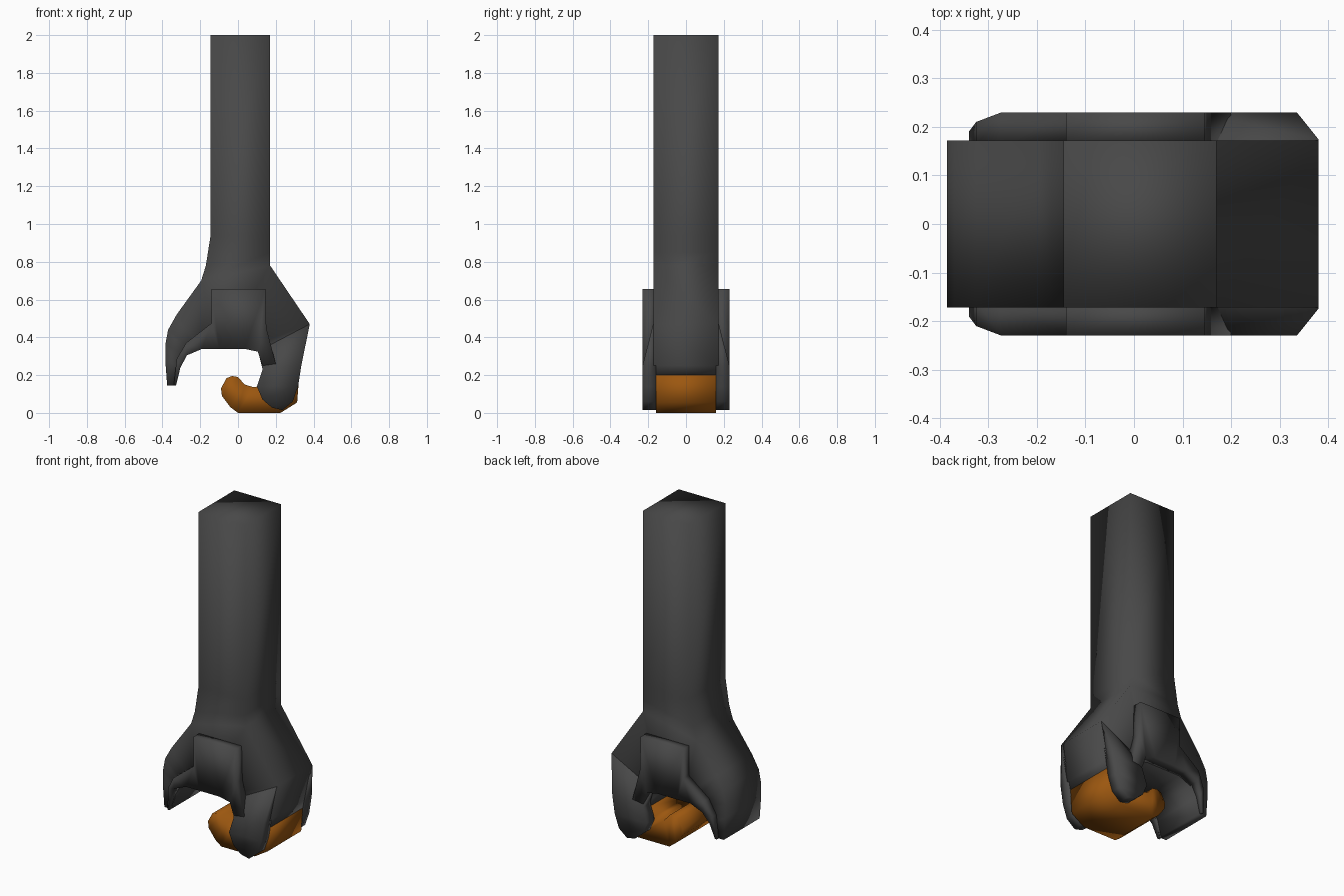
import bpy, bmesh

cube = bpy.data.objects.get("Cube")
if cube:
    bpy.data.objects.remove(cube, do_unlink=True)


def make_material(name, colour):
    mat = bpy.data.materials.new(name)
    mat.use_nodes = True
    mat.diffuse_color = colour
    mat.node_tree.nodes["Principled BSDF"].inputs["Base Color"].default_value = colour
    return mat


def add_strip(bm, stations, near, far, caps=(True, True)):
    """Loft four-sided rings; a station is outer x, z, inner x, z and an optional far depth."""
    rings = []
    for ox, oz, ix, iz, *depth in stations:
        end = depth[0] if depth else far
        corners = ((ox, near, oz), (ox, end, oz), (ix, end, iz), (ix, near, iz))
        rings.append([bm.verts.new(c) for c in corners])
    for a, b in zip(rings, rings[1:]):
        for i in range(4):
            j = (i + 1) % 4
            bm.faces.new((a[i], a[j], b[j], b[i]))
    for ring, capped in zip((rings[0], rings[-1]), caps):
        if capped:
            bm.faces.new(ring)


def finish(bm, name, mat):
    bmesh.ops.recalc_face_normals(bm, faces=bm.faces[:])
    mesh = bpy.data.meshes.new(name)
    bm.to_mesh(mesh)
    bm.free()
    mesh.materials.append(mat)
    mesh.shade_smooth()
    obj = bpy.data.objects.new(name, mesh)
    bpy.context.collection.objects.link(obj)
    return obj


def make_pair(name, stations, near, far, mat):
    """Build the same part on the front and on the back."""
    for side, sign in (("front", -1), ("back", 1)):
        bm = bmesh.new()
        add_strip(bm, stations, near, far)
        for v in bm.verts:
            v.co.y *= sign
        finish(bm, side + "_" + name, mat)


grey = make_material("dark grey", (0.065, 0.065, 0.065, 1))
orange = make_material("burnt orange", (0.33, 0.095, 0.005, 1))
HALF = 0.172

# Shaft, flaring at its foot
shaft = [
    (-0.145, 2, 0.17, 2),
    (-0.145, 0.94, 0.17, 0.94),
    (-0.17, 0.78, 0.17, 0.85),
    (-0.195, 0.7, 0.17, 0.78),
]
# Arch from the tip of one claw over the crown to the other arm
arch = [
    (-0.375, 0.145, -0.328, 0.145),
    (-0.385, 0.28, -0.305, 0.24),
    (-0.385, 0.36, -0.27, 0.305),
    (-0.37, 0.44, -0.235, 0.33),
    (-0.325, 0.52, -0.19, 0.34),
    (-0.195, 0.7, -0.1, 0.34),
    (0.17, 0.78, 0.035, 0.34),
    (0.38, 0.47, 0.105, 0.325),
    (0.335, 0.25, 0.13, 0.25),
    (0.325, 0.2, 0.13, 0.2),
]
bm = bmesh.new()
add_strip(bm, shaft, -HALF, HALF, (True, False))
add_strip(bm, arch, -HALF, HALF)
bmesh.ops.remove_doubles(bm, verts=bm.verts[:], dist=0.001)
# Open the joint between shaft and arch
inner = [f for f in bm.faces if all(len(e.link_faces) > 2 for e in f.edges)]
bmesh.ops.delete(bm, geom=inner, context="FACES_ONLY")
finish(bm, "shaft_and_claw", grey)

# Raised plates over the crown and claw
plate = [
    (-0.34, 0.145, -0.328, 0.145, 0.19),
    (-0.325, 0.285, -0.305, 0.24, 0.21),
    (-0.275, 0.37, -0.27, 0.305),
    (-0.14, 0.475, -0.19, 0.339),
    (-0.14, 0.655, -0.1, 0.339),
    (0.145, 0.655, 0.035, 0.339),
    (0.15, 0.45, 0.105, 0.324),
    (0.2, 0.26, 0.13, 0.25),
]
make_pair("crown_plate", plate, 0.16, 0.229, grey)

# Cheeks on either side of the thumb
cheek = [
    (0.38, 0.47, 0.106, 0.326, 0.174),
    (0.335, 0.25, 0.13, 0.23),
    (0.318, 0.14, 0.1, 0.14),
    (0.29, 0.06, 0.13, 0.07),
    (0.235, 0.015, 0.18, 0.028),
]
make_pair("thumb_cheek", cheek, 0.158, 0.23, grey)

# Hooked thumb
thumb = [
    (0.325, 0.21, 0.13, 0.21),
    (0.313, 0.055, 0.12, 0.14),
    (0.225, 0, 0.08, 0.137),
    (0, 0, 0.035, 0.15),
    (-0.04, 0.03, 0, 0.19),
    (-0.085, 0.09, -0.03, 0.195),
    (-0.09, 0.13, -0.06, 0.185),
]
bm = bmesh.new()
add_strip(bm, thumb, -0.16, 0.16)
finish(bm, "hooked_thumb", orange)
